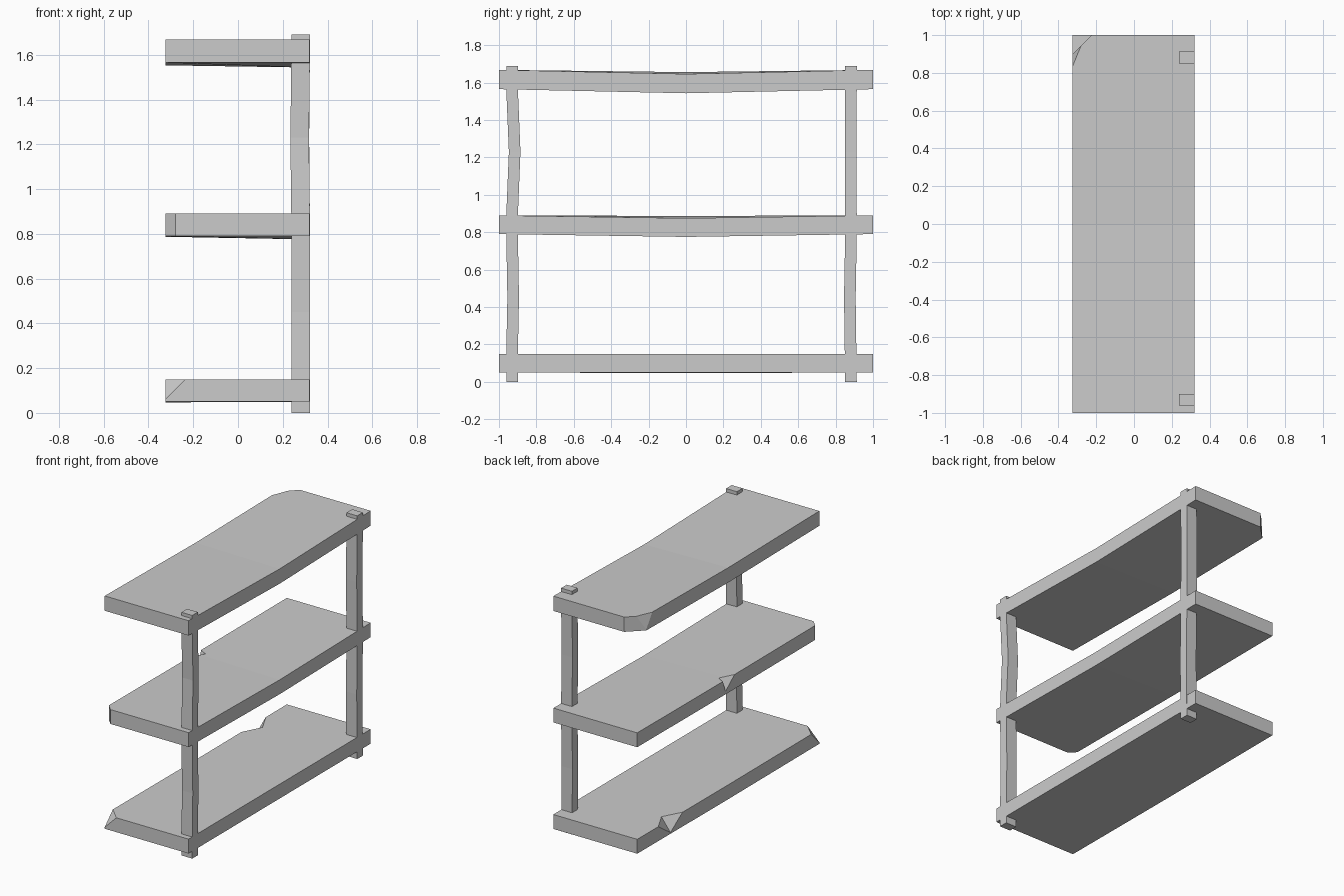
import bpy, bmesh
from mathutils import Vector

if "Cube" in bpy.data.objects:
    bpy.data.objects.remove(bpy.data.objects["Cube"])

X0, X1 = -0.325, 0.32


def finish(bm, name):
    bmesh.ops.recalc_face_normals(bm, faces=bm.faces)
    me = bpy.data.meshes.new(name)
    bm.to_mesh(me)
    bm.free()
    ob = bpy.data.objects.new(name, me)
    bpy.context.collection.objects.link(ob)
    return ob


def loft(bm, rings):
    """Skin a list of four-point rings and cap both ends."""
    vs = [[bm.verts.new(p) for p in r] for r in rings]
    for a, b in zip(vs, vs[1:]):
        for i in range(4):
            j = (i + 1) % 4
            bm.faces.new((a[i], a[j], b[j], b[i]))
    bm.faces.new(vs[0])
    bm.faces.new(vs[-1])
    bmesh.ops.recalc_face_normals(bm, faces=bm.faces)


def slice_off(bm, a, b, c, away):
    """Cut along the plane a-b-c, dropping the side that holds 'away'."""
    a, b, c, away = map(Vector, (a, b, c, away))
    n = (b - a).cross(c - a).normalized()
    if n.dot(away - a) < 0:
        n = -n
    geom = bm.verts[:] + bm.edges[:] + bm.faces[:]
    res = bmesh.ops.bisect_plane(bm, geom=geom, plane_co=a, plane_no=n,
                                 dist=1e-5, clear_outer=True)
    edges = [e for e in bm.edges if e.is_boundary]
    bmesh.ops.holes_fill(bm, edges=edges, sides=0)


def chip(ob, y0, y1, ym, top, depth, inset):
    """Splintered notch in the top of the left edge."""
    a, b = Vector((X0, y0, top)), Vector((X0, y1, top))
    c, d = Vector((X0, ym, top - depth)), Vector((X0 + inset, ym, top))
    out, up = Vector((-0.1, 0, 0)), Vector((0, 0, 0.1))
    bm = bmesh.new()
    for p in (a, b, c, d, a + out + up, b + out + up, c + out, d + up):
        bm.verts.new(p)
    res = bmesh.ops.convex_hull(bm, input=bm.verts)
    cutter = finish(bm, "chip_cutter")
    cutter.hide_render = True
    mod = ob.modifiers.new("chip", 'BOOLEAN')
    mod.operation, mod.solver, mod.object = 'DIFFERENCE', 'EXACT', cutter
    dg = bpy.context.evaluated_depsgraph_get()
    me = bpy.data.meshes.new_from_object(ob.evaluated_get(dg))
    ob.modifiers.clear()
    ob.data = me
    bpy.data.objects.remove(cutter)


def plank(z0, z1, sag_left, sag_right):
    bm = bmesh.new()
    rings = []
    for y, k in ((-1, 0), (0, 1), (1, 0)):
        l, r = sag_left * k, sag_right * k
        rings.append([(X0, y, z0 - l), (X1, y, z0 - r),
                      (X1, y, z1 - r), (X0, y, z1 - l)])
    loft(bm, rings)
    return bm


# bottom shelf: slanted corner break and a chip
bm = plank(0.05, 0.15, 0.003, 0.0)
slice_off(bm, (-0.235, -1, 0.15), (X0, -0.91, 0.15), (X0, -1, 0.06), (X0, -1, 0.15))
chip(finish(bm, "bottom_shelf"), 0.50, 0.77, 0.635, 0.15, 0.092, 0.07)

# middle shelf: small corner cut and a chip
bm = plank(0.79, 0.89, 0.003, 0.015)
slice_off(bm, (-0.28, -1, 0), (X0, -0.955, 0), (X0, -0.955, 1), (X0, -1, 0))
chip(finish(bm, "middle_shelf"), -0.07, 0.06, 0.03, 0.888, 0.08, 0.055)

# top shelf: corner cut with a splinter next to it
bm = plank(1.565, 1.668, 0.012, 0.022)
slice_off(bm, (-0.225, 1, 0), (X0, 0.9, 0), (X0, 0.9, 1), (X0, 1, 0))
slice_off(bm, (-0.28, 0.945, 1.667), (X0, 0.835, 1.667), (X0, 0.9, 1.57), (X0, 0.9, 1.67))
finish(bm, "top_shelf")

# posts: slightly crooked square timbers (z, x shift, y shift)
bends = {
    "front_post": (-0.93, [(0, 0, 0), (0.15, 0, 0), (0.45, 0, 0.006), (0.79, 0, 0),
                           (0.89, 0, 0), (1.23, -0.004, 0.014), (1.565, 0, 0), (1.69, 0, 0)]),
    "back_post": (0.882, [(0, 0, 0), (0.15, 0, -0.002), (0.45, 0, -0.006), (0.79, 0, 0),
                          (0.89, 0, 0), (1.23, -0.003, -0.002), (1.565, 0, 0), (1.69, 0, 0)]),
}
for name, (yc, path) in bends.items():
    bm = bmesh.new()
    loft(bm, [[(0.238 + dx, yc + dy - 0.031, z), (0.321 + dx, yc + dy - 0.031, z),
               (0.321 + dx, yc + dy + 0.031, z), (0.238 + dx, yc + dy + 0.031, z)]
              for z, dx, dy in path])
    finish(bm, name)
